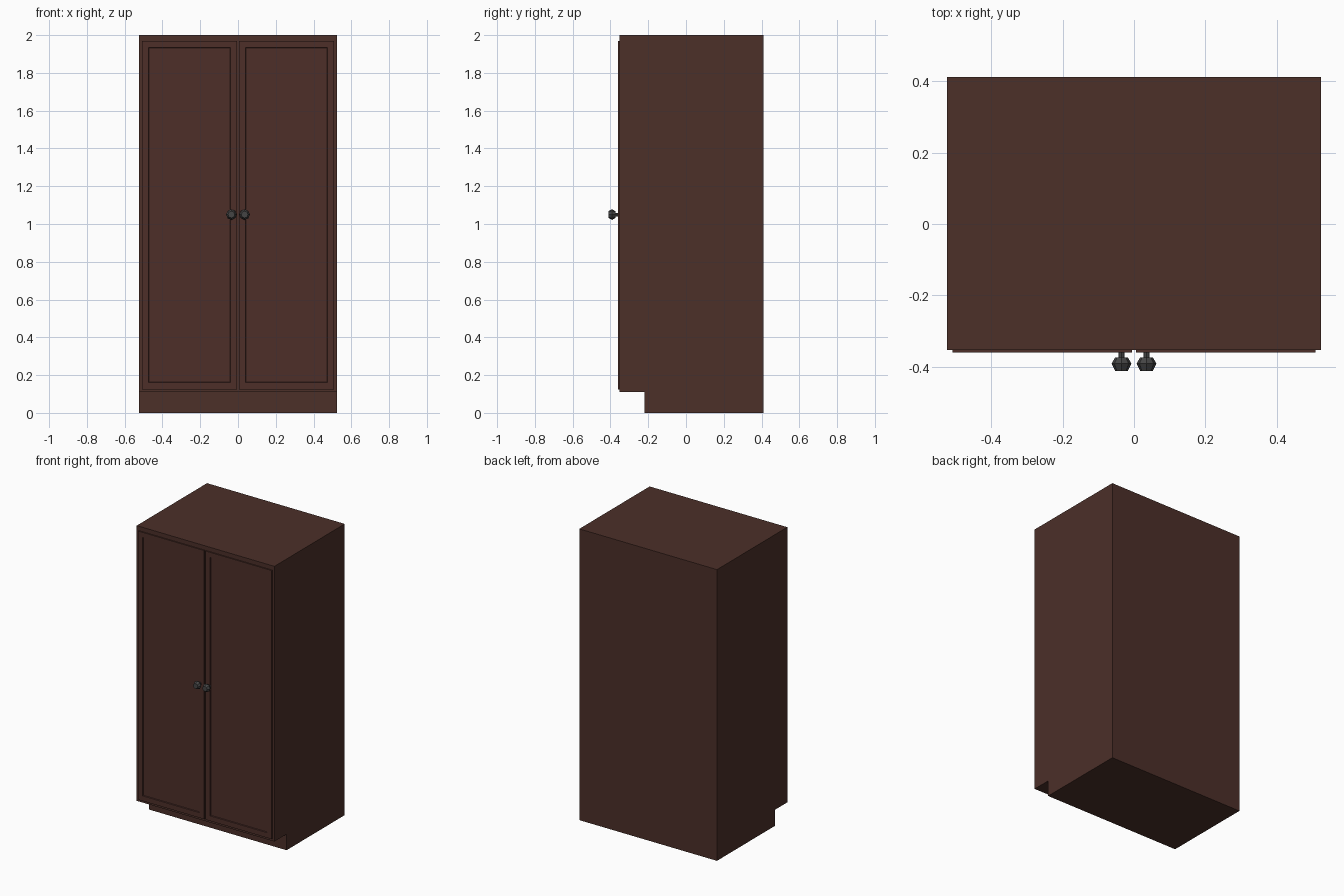
import bpy, bmesh, math
from mathutils import Matrix, Vector

if "Cube" in bpy.data.objects:
    bpy.data.objects.remove(bpy.data.objects["Cube"])

FRONT, BACK = -0.352, 0.411


def material(name, color):
    m = bpy.data.materials.new(name)
    m.diffuse_color = color
    m.use_nodes = True
    m.node_tree.nodes["Principled BSDF"].inputs["Base Color"].default_value = m.diffuse_color
    return m


wood = material("dark_wood", (0.072, 0.029, 0.022, 1))
door_wood = material("door_wood", (0.074, 0.028, 0.022, 1))
metal = material("dark_metal", (0.06, 0.06, 0.06, 1))


def finish(bm, name, mat):
    bmesh.ops.recalc_face_normals(bm, faces=bm.faces)
    me = bpy.data.meshes.new(name)
    bm.to_mesh(me)
    bm.free()
    me.materials.append(mat)
    ob = bpy.data.objects.new(name, me)
    bpy.context.collection.objects.link(ob)
    return ob


# Cabinet body: side profile with a toe recess, extruded across the width
def body():
    bm = bmesh.new()
    profile = [(-0.22, 0), (BACK, 0), (BACK, 2), (FRONT, 2), (FRONT, 0.11), (-0.22, 0.11)]
    face = bm.faces.new([bm.verts.new((-0.523, y, z)) for y, z in profile])
    ext = bmesh.ops.extrude_face_region(bm, geom=[face])
    moved = [v for v in ext["geom"] if isinstance(v, bmesh.types.BMVert)]
    bmesh.ops.translate(bm, verts=moved, vec=(1.046, 0, 0))
    finish(bm, "cabinet_body", wood)


# Door: slab with a shallow recessed panel
def door(side, label):
    bm = bmesh.new()
    x0, x1, z0, z1 = 0.005, 0.508, 0.125, 1.97
    y0, y1 = -0.36, FRONT
    bmesh.ops.create_cube(bm, size=1, matrix=Matrix.Translation(
        (side * (x0 + x1) / 2, (y0 + y1) / 2, (z0 + z1) / 2))
        @ Matrix.Diagonal((x1 - x0, y1 - y0, z1 - z0, 1)))
    bm.normal_update()
    front = min(bm.faces, key=lambda f: f.calc_center_median().y)
    bmesh.ops.inset_region(bm, faces=[front], thickness=0.05)
    bmesh.ops.inset_region(bm, faces=[front], thickness=0.003)
    bmesh.ops.translate(bm, verts=front.verts[:], vec=(0, 0.006, 0))
    finish(bm, label + "_door", door_wood)


# Knob: eight-sided turned profile on a short stem
def knob(side, label):
    bm = bmesh.new()
    profile = [(0.009, FRONT), (0.009, -0.374), (0.018, -0.374),
               (0.028, -0.391), (0.018, -0.411)]
    rings = []
    for r, y in profile:
        rings.append([bm.verts.new(Vector((
            side * 0.035 + r * math.cos(i * math.tau / 8), y,
            1.05 + r * math.sin(i * math.tau / 8)))) for i in range(8)])
    for a, b in zip(rings, rings[1:]):
        for i in range(8):
            j = (i + 1) % 8
            bm.faces.new((a[i], a[j], b[j], b[i]))
    bm.faces.new(rings[0])
    bm.faces.new(rings[-1])
    finish(bm, label + "_knob", metal)


body()
for side, label in ((-1, "left"), (1, "right")):
    door(side, label)
    knob(side, label)
